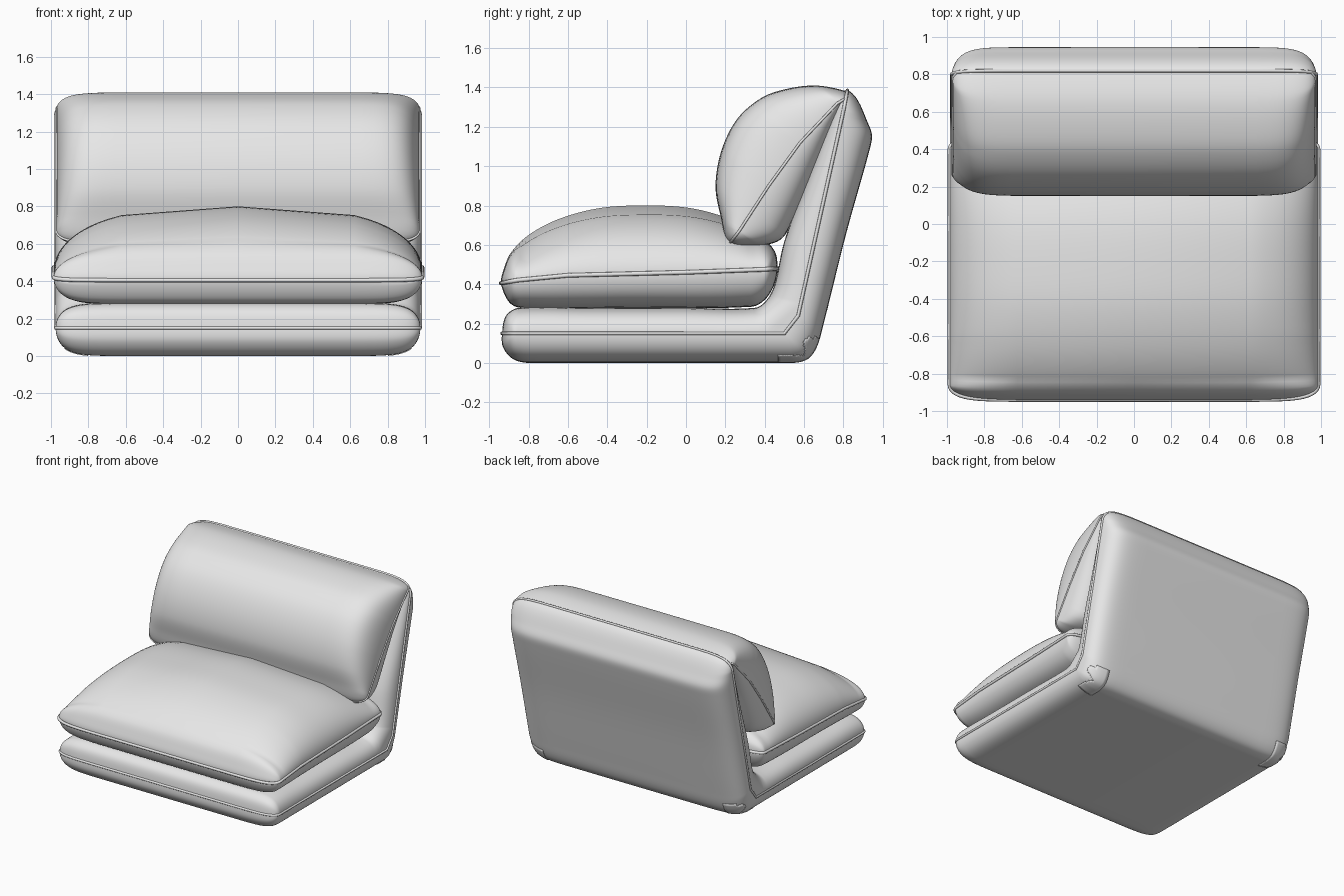
import bpy, bmesh, math
from mathutils import Vector

if "Cube" in bpy.data.objects:
    bpy.data.objects.remove(bpy.data.objects["Cube"])

fabric = bpy.data.materials.new("grey fabric")
fabric.diffuse_color = (0.8, 0.8, 0.8, 1)
fabric.use_nodes = True
fabric.node_tree.nodes["Principled BSDF"].inputs["Base Color"].default_value = fabric.diffuse_color


def smooth_loop(pts, n=6):
    """Closed smooth curve through 2D points."""
    p = [Vector(q) for q in pts]
    k = len(p)
    tan = []
    for i in range(k):
        a, b, c = p[i - 1], p[i], p[(i + 1) % k]
        tan.append((c - a) / ((b - a).length + (c - b).length))
    out = []
    for i in range(k):
        a, b = p[i], p[(i + 1) % k]
        length = (b - a).length
        for j in range(n):
            s = j / n
            q = (a * (2*s**3 - 3*s**2 + 1) + tan[i] * length * (s**3 - 2*s**2 + s)
                 + b * (3*s**2 - 2*s**3) + tan[(i + 1) % k] * length * (s**3 - s**2))
            q.y = max(q.y, 0)
            out.append(q)
    return out


def nearest(q, line):
    """Closest point to q on a polyline."""
    best = None
    for a, b in zip(line, line[1:]):
        a, b = Vector(a), Vector(b)
        d = b - a
        c = a + d * min(1, max(0, (q - a).dot(d) / d.length_squared))
        if best is None or (c - q).length < (best - q).length:
            best = c
    return best


def finish(ob, angle=50):
    ob.data.materials.append(fabric)
    bpy.ops.object.select_all(action='DESELECT')
    ob.select_set(True)
    bpy.context.view_layer.objects.active = ob
    bpy.ops.object.shade_smooth_by_angle(angle=math.radians(angle))


def add_mesh(name, bm):
    me = bpy.data.meshes.new(name)
    bm.to_mesh(me)
    bm.free()
    ob = bpy.data.objects.new(name, me)
    bpy.context.collection.objects.link(ob)
    finish(ob)
    return ob


def fullness(t, p):
    return math.sqrt(max(0, 1 - abs(t) ** p))


def stations(p, n=24):
    half = [math.cos(math.radians(2 + 88 * i / n)) ** (2 / p) for i in range(n)]
    return [-t for t in half] + [0] + half[::-1]


def cushion(name, upper, lower, seam, width, p_up, p_low, pipe):
    """Side profile lofted across x, pinched onto its seam line at both ends.
    upper runs from the first seam edge to the second, lower runs back."""
    loop = smooth_loop(upper + lower)
    n_up = (len(upper) - 1) * 6
    base = [nearest(q, seam) for q in loop]
    bm = bmesh.new()
    rings = []
    for t in stations(p_low):
        ring = []
        for i, (q, c) in enumerate(zip(loop, base)):
            w = min(1, (q - c).length / 0.2) if i <= n_up else 0
            r = c + (q - c) * fullness(t, p_low + (p_up - p_low) * w)
            ring.append(bm.verts.new((t * width, r.x, r.y)))
        rings.append(ring)
    k = len(loop)
    for a, b in zip(rings, rings[1:]):
        for i in range(k):
            bm.faces.new((a[i], a[(i + 1) % k], b[(i + 1) % k], b[i]))
    bm.faces.new(rings[0])
    bm.faces.new(rings[-1])
    bmesh.ops.recalc_face_normals(bm, faces=bm.faces)
    ob = add_mesh(name, bm)

    # piping that follows the seam all the way round
    path = []
    ts = stations(p_low)
    side = [Vector(q) for q in seam]
    for t in ts:
        r = side[0].lerp(Vector(upper[0]), fullness(t, p_low))
        path.append((t * width, r.x, r.y))
    path += [(width, q.x, q.y) for q in side]
    for t in reversed(ts):
        r = side[-1].lerp(Vector(upper[-1]), fullness(t, p_low))
        path.append((t * width, r.x, r.y))
    path += [(-width, q.x, q.y) for q in reversed(side)]
    cu = bpy.data.curves.new(name + "_piping", 'CURVE')
    cu.dimensions = '3D'
    cu.bevel_depth = pipe
    cu.bevel_resolution = 2
    sp = cu.splines.new('POLY')
    sp.points.add(len(path) - 1)
    for v, co in zip(sp.points, path):
        v.co = (*co, 1)
    sp.use_cyclic_u = True
    cu.materials.append(fabric)
    bpy.context.collection.objects.link(bpy.data.objects.new(name + "_piping", cu))
    return ob


# folding base: floor mattress and reclined back slab in one L shape
frame = cushion(
    "folding_base",
    [(-.935, .15), (-.93, .08), (-.88, .02), (-.8, 0), (-.4, 0), (0, 0), (.35, 0),
     (.45, 0), (.55, 0), (.62, .02), (.665, .08), (.70, .2), (.815, .66), (.935, 1.09),
     (.945, 1.16), (.92, 1.23), (.87, 1.34), (.82, 1.385)],
    [(.77, 1.36), (.74, 1.28), (.62, .95), (.5, .62), (.45, .4), (.41, .32), (.35, .28),
     (0, .28), (-.5, .28), (-.85, .28), (-.915, .24)],
    [(-.86, .15), (.5, .15), (.57, .24), (.80, 1.28)], .975, 14, 14, .009)

# seat cushion: domed top, shallow underside
cushion(
    "seat_cushion",
    [(-.94, .405), (-.925, .48), (-.89, .56), (-.8, .65), (-.65, .73), (-.45, .785),
     (-.25, .8), (0, .79), (.2, .74), (.36, .66), (.45, .57), (.465, .48)],
    [(.45, .4), (.4, .32), (.33, .285), (-.3, .28), (-.84, .28), (-.9, .31)],
    [(-.86, .42), (-.6, .445), (0, .46), (.4, .475)], .985, 3, 12, .011)

# plump back pillow leaning on the slab
cushion(
    "back_pillow",
    [(.22, .605), (.175, .75), (.15, .9), (.18, 1.08), (.26, 1.24), (.38, 1.345),
     (.5, 1.39), (.65, 1.41), (.78, 1.39), (.84, 1.36)],
    [(.8, 1.3), (.67, 1.0), (.51, .66), (.46, .615), (.36, .595)],
    [(.27, .67), (.42, .90), (.58, 1.12), (.77, 1.32)], .97, 12, 14, .007)

# thin protective patches wrapped round the two lower back corners
for side, label in ((1, "right"), (-1, "left")):
    bm = bmesh.new()
    bm.from_mesh(frame.data)
    drop = []
    for f in bm.faces:
        c = f.calc_center_median()
        if not (c.x * side > .8 and c.y > .46 and c.z < .13 and len(f.verts) == 4
                and (c.z < .04 or c.y > .6)):
            drop.append(f)
    bmesh.ops.delete(bm, geom=drop, context='FACES')
    bm.normal_update()
    for v in bm.verts:
        v.co += v.normal * .004
        v.co.z = max(v.co.z, -.002)
    patch = add_mesh("corner_patch_" + label, bm)
    sol = patch.modifiers.new("thickness", 'SOLIDIFY')
    sol.thickness = .004
